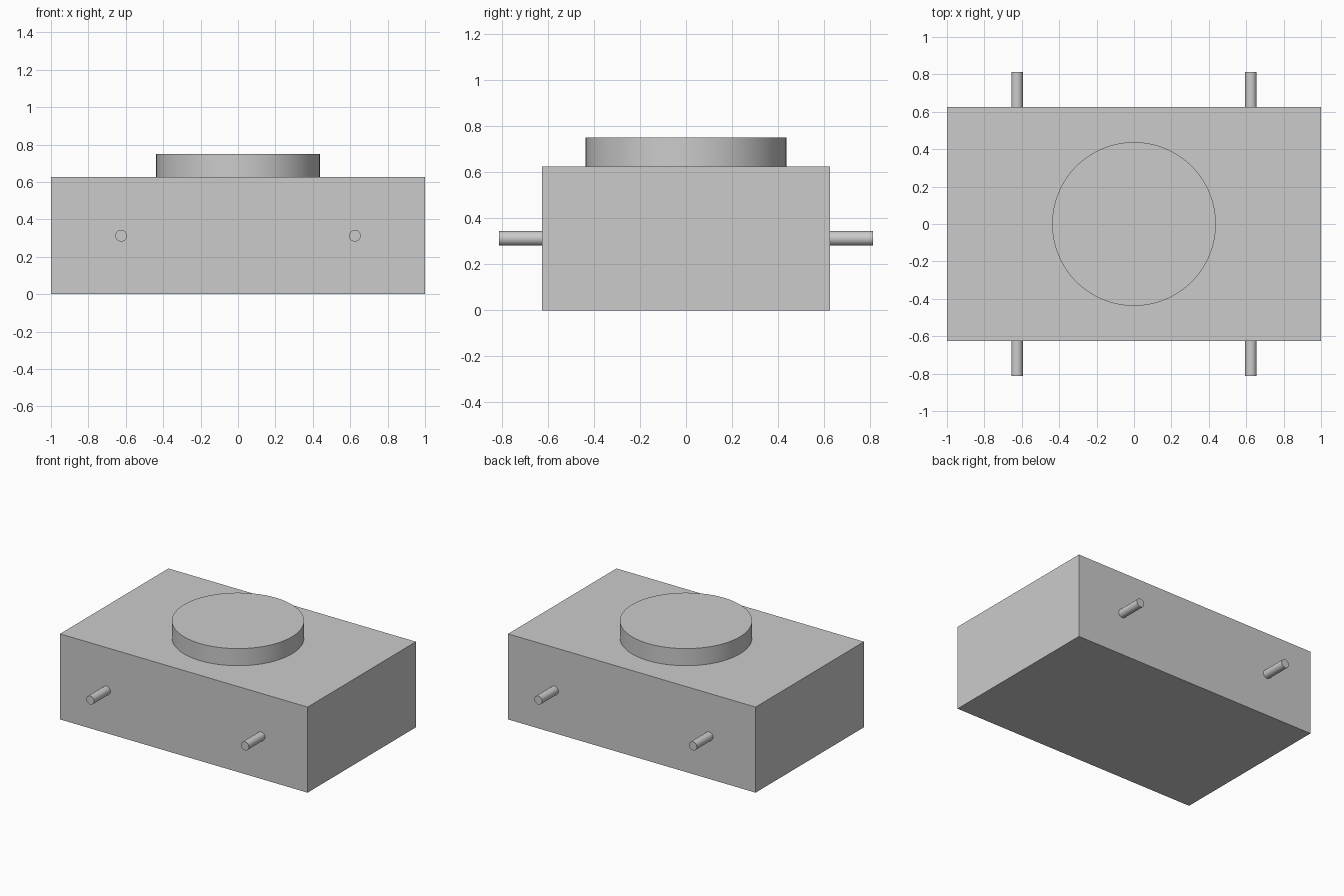
import bpy
import math

if "Cube" in bpy.data.objects:
    bpy.data.objects.remove(bpy.data.objects["Cube"], do_unlink=True)

# One plain grey for every part
GREY = (0.6, 0.6, 0.6, 1)
grey = bpy.data.materials.new("light_grey")
grey.use_nodes = True
grey.diffuse_color = GREY
grey.node_tree.nodes["Principled BSDF"].inputs["Base Color"].default_value = GREY


def finish(name):
    obj = bpy.context.object
    obj.name = name
    obj.data.materials.append(grey)
    return obj


def cylinder(name, radius, depth, location, rotation=(0, 0, 0)):
    bpy.ops.mesh.primitive_cylinder_add(vertices=96, radius=radius, depth=depth,
                                        location=location, rotation=rotation)
    finish(name)
    bpy.ops.object.shade_smooth_by_angle(angle=math.radians(30))


# Main block
bpy.ops.mesh.primitive_cube_add(size=1, location=(0, 0, 0.3125))
body = finish("body_block")
body.scale = (2, 1.25, 0.625)
bpy.ops.object.transform_apply(location=False, rotation=False, scale=True)

# Raised round disc on top
cylinder("top_disc", 0.4375, 0.125, (0, 0, 0.6875))

# Two pins on the front and two on the back
for end, y in (("front", -1), ("back", 1)):
    for side, x in (("right", -1), ("left", 1)):
        cylinder(f"{end}_{side}_pin", 0.03125, 0.1875,
                 (x * 0.625, y * 0.71875, 0.3125), (math.radians(90), 0, 0))
